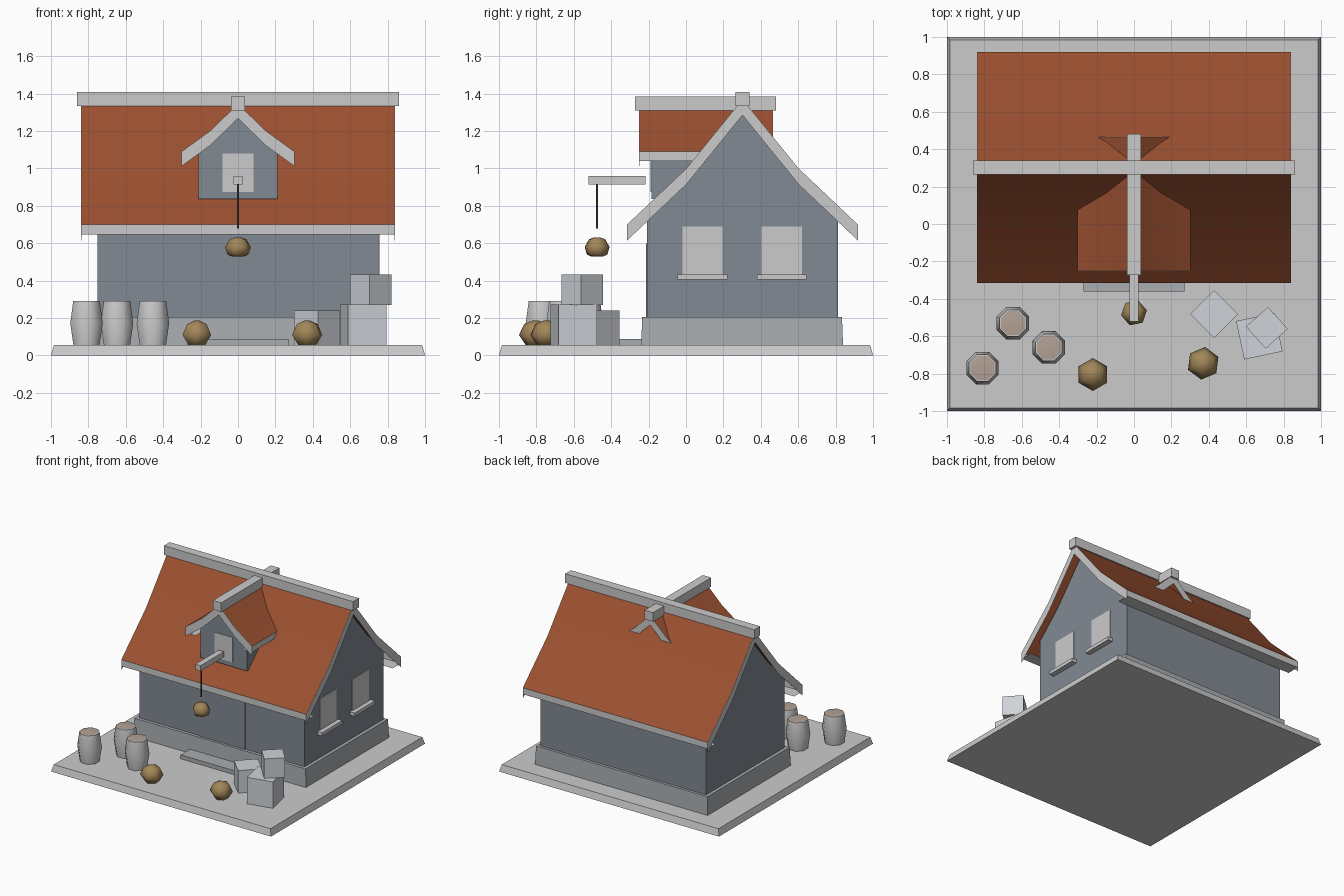
import bpy, bmesh
from math import radians, pi, cos, sin
from mathutils import Vector

if "Cube" in bpy.data.objects:
    bpy.data.objects.remove(bpy.data.objects["Cube"])


def material(name, rgb):
    m = bpy.data.materials.new(name)
    m.diffuse_color = (*rgb, 1)
    m.use_nodes = True
    m.node_tree.nodes["Principled BSDF"].inputs["Base Color"].default_value = m.diffuse_color
    return m


GREY = material("grey", (0.8, 0.8, 0.8))
RED = material("roof_tile", (0.33, 0.08, 0.03))
WALL = material("wall_paint", (0.22, 0.255, 0.29))
STONE = material("plinth_stone", (0.4, 0.42, 0.44))
SACK = material("sackcloth", (0.36, 0.24, 0.10))
LID = material("lid_wood", (0.45, 0.36, 0.3))
ROPE = material("rope", (0.05, 0.04, 0.03))
CRATE = material("crate_wood", (0.62, 0.65, 0.69))


def finish(name, bm, mats=(), smooth=0, up=0):
    """Make the object; smooth is the largest angle shaded smooth, in degrees.
    up = 1 or -1 turns an open sheet to face upwards or downwards."""
    bmesh.ops.recalc_face_normals(bm, faces=bm.faces)
    if up and sum(f.normal.z for f in bm.faces) * up < 0:
        bmesh.ops.reverse_faces(bm, faces=bm.faces)
    me = bpy.data.meshes.new(name)
    bm.to_mesh(me)
    bm.free()
    for m in mats:
        me.materials.append(m)
    if smooth:
        me.shade_smooth()
        me.set_sharp_from_angle(angle=radians(smooth))
    ob = bpy.data.objects.new(name, me)
    bpy.context.collection.objects.link(ob)
    return ob


def box(name, x, y, z, mats=(), taper=0.0):
    """Box from ranges; taper pulls the top edges inwards."""
    bm = bmesh.new()
    bmesh.ops.create_cube(bm, size=1)
    for v in bm.verts:
        t = taper if v.co.z > 0 else 0
        sx, sy = v.co.x * 2, v.co.y * 2
        v.co = Vector(((x[0] + x[1]) / 2 + sx * ((x[1] - x[0]) / 2 - t),
                       (y[0] + y[1]) / 2 + sy * ((y[1] - y[0]) / 2 - t),
                       z[1] if v.co.z > 0 else z[0]))
    return finish(name, bm, mats)


def crate(name, cx, cy, z0, z1, size, angle):
    h = size / 2
    ob = box(name, (-h, h), (-h, h), (z0, z1), [CRATE])
    ob.location = (cx, cy, 0)
    ob.rotation_euler.z = radians(angle)


def extrude(name, profile, place, a, b, mats=(), closed=True, open_top=False, smooth=0, up=0):
    """Extrude a 2D profile from a to b; place(u, w, t) gives the 3D point."""
    bm = bmesh.new()
    rings = [[bm.verts.new(place(u, w, t)) for u, w in profile] for t in (a, b)]
    n = len(profile)
    for i in range(n if closed else n - 1):
        j = (i + 1) % n
        bm.faces.new((rings[0][i], rings[0][j], rings[1][j], rings[1][i]))
    if closed:
        bm.faces.new(rings[0])
        bm.faces.new(rings[1])
    bmesh.ops.recalc_face_normals(bm, faces=bm.faces)
    if open_top:
        # Leave out faces hidden under the roof
        bmesh.ops.delete(bm, geom=[f for f in bm.faces if f.normal.z > 0.3], context='FACES')
    return finish(name, bm, mats, smooth, up)


def mirrored(half):
    return [(-u, w) for u, w in reversed(half[1:])] + half


def band(half, drop):
    """Closed roof outline of given vertical thickness, mirrored about u = 0."""
    top = mirrored(half)
    return top + [(u, w - drop) for u, w in reversed(top)]


def roof_set(name, half, place, a, b, fascia, wall_u, drop):
    """Tile sheet, fascia with soffit on both eaves, thin barge boards at both ends."""
    extrude(name + "_tiles", mirrored(half), place, a, b, [RED], False, smooth=30, up=1)
    u, w = half[-1]
    for side, s in (("a", -1), ("b", 1)):
        eave = [(s * u, w), (s * u, w - fascia), (s * wall_u, w - fascia)]
        extrude(f"{name}_eave_{side}", eave, place, a, b, [GREY], False, up=-1)
        t = a if s < 0 else b
        extrude(f"{name}_barge_board_{side}", band(half, drop), place,
                t, t + s * 0.002, [GREY])


def lathe(name, rings, sides, loc, phase=0, mats=(), lid=False):
    """Low-poly turned shape from (radius, height) rings."""
    bm = bmesh.new()
    loops = [[bm.verts.new((r * cos(phase + 2 * pi * k / sides),
                            r * sin(phase + 2 * pi * k / sides), z))
              for k in range(sides)] for r, z in rings]
    for lo, hi in zip(loops, loops[1:]):
        for k in range(sides):
            j = (k + 1) % sides
            bm.faces.new((lo[k], lo[j], hi[j], hi[k]))
    bm.faces.new(loops[0])
    cap = bm.faces.new(loops[-1])
    if lid:
        cap.material_index = 1
    ob = finish(name, bm, mats, 62)
    ob.location = loc


def along_x(u, w, t):
    return (t, 0.302 + u, w)


def along_y(u, w, t):
    return (u, t, w)


# Ground slab, plinth and doorstep
box("ground_slab", (-1, 1), (-1, 1), (0, 0.055), taper=0.015)
box("plinth", (-0.785, 0.785), (-0.24, 0.84), (0.05, 0.205), [STONE], taper=0.006)
box("doorstep", (-0.27, 0.27), (-0.36, -0.23), (0.05, 0.088), [STONE])

# House walls with gables, and door
roof = [(0, 1.37), (0.3, 1.0), (0.617, 0.70)]
walls = [(-0.51, 0.2), (0.51, 0.2), (0.51, 0.78), (0.3, 0.98),
         (0, 1.34), (-0.3, 0.98), (-0.51, 0.78)]
extrude("house_walls", walls, along_x, -0.752, 0.752, [WALL], open_top=True)
box("door", (-0.212, 0.212), (-0.214, -0.2), (0.2, 0.6), [WALL])

# Main roof and ridge beam
roof_set("main_roof", roof, along_x, -0.838, 0.838, 0.053, 0.51, 0.085)
box("ridge_beam", (-0.86, 0.86), (0.265, 0.34), (1.335, 1.41))

# Windows on the right gable
for i, y in enumerate((0.088, 0.512)):
    box(f"side_window_{i}", (0.74, 0.757), (y - 0.107, y + 0.107), (0.42, 0.69))
    box(f"window_sill_{i}", (0.74, 0.795), (y - 0.133, y + 0.133), (0.405, 0.433))

# Dormer with its window
dormer = [(0, 1.345), (0.15, 1.2), (0.302, 1.09)]
body = [(-0.212, 0.838), (0.212, 0.838), (0.212, 1.13), (0, 1.32), (-0.212, 1.13)]
extrude("dormer_walls", body, along_y, -0.185, 0.25, [WALL], open_top=True)
roof_set("dormer_roof", dormer, along_y, -0.248, 0.463, 0.05, 0.212, 0.078)
box("dormer_ridge_beam", (-0.038, 0.038), (-0.272, 0.482), (1.31, 1.385))
box("dormer_window", (-0.083, 0.083), (-0.189, -0.17), (0.875, 1.08))

# Hoist beam, rope and hanging sack
box("hoist_beam", (-0.024, 0.024), (-0.52, -0.217), (0.915, 0.96))
lathe("hoist_rope", [(0.006, 0.68), (0.006, 0.92)], 6, (0, -0.475, 0), mats=[ROPE])
lathe("hanging_sack", [(0.035, 0.53), (0.058, 0.54), (0.07, 0.58), (0.045, 0.622), (0.015, 0.632)],
      6, (0, -0.475, 0), 0.2, [SACK])

# Sacks on the ground
for i, (x, y, ph) in enumerate(((-0.22, -0.805, pi / 6), (0.37, -0.745, 0.4))):
    lathe(f"ground_sack_{i}", [(0.048, 0.05), (0.088, 0.11), (0.06, 0.168), (0.015, 0.187)],
          6, (x, y, 0), ph, [SACK])

# Barrels
for i, (x, y) in enumerate(((-0.81, -0.77), (-0.647, -0.53), (-0.455, -0.66))):
    lathe(f"barrel_{i}", [(0.075, 0.05), (0.094, 0.172), (0.077, 0.29), (0.07, 0.291)],
          8, (x, y, 0), pi / 8, [GREY, LID], True)

# Crates
crate("crate_low", 0.428, -0.482, 0.05, 0.24, 0.18, 45)
crate("crate_large", 0.67, -0.6, 0.05, 0.272, 0.21, 12)
crate("crate_top", 0.71, -0.555, 0.27, 0.432, 0.158, 42)
